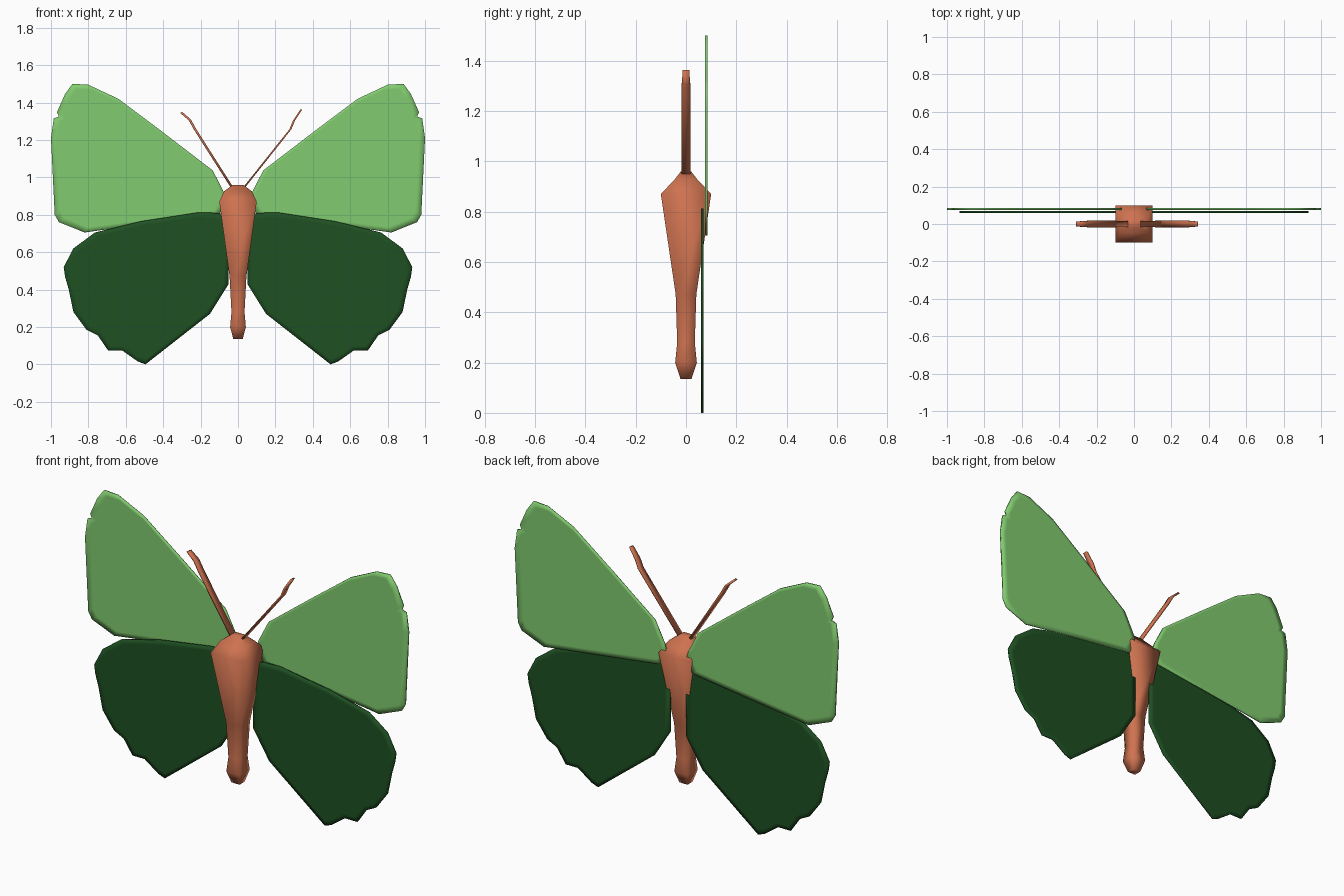
import bpy

if "Cube" in bpy.data.objects:
    bpy.data.objects.remove(bpy.data.objects["Cube"])


def material(name, rgb):
    m = bpy.data.materials.new(name)
    m.diffuse_color = (*rgb, 1)
    m.use_nodes = True
    m.node_tree.nodes["Principled BSDF"].inputs["Base Color"].default_value = m.diffuse_color
    return m


def make(name, verts, faces, mat):
    me = bpy.data.meshes.new(name)
    me.from_pydata(verts, [], faces)
    me.materials.append(mat)
    me.shade_smooth()
    ob = bpy.data.objects.new(name, me)
    bpy.context.collection.objects.link(ob)
    return ob


def loft(name, rings, mat):
    """Skin a list of equal-length vertex rings and cap both ends."""
    n = len(rings[0])
    verts = [v for r in rings for v in r]
    faces = [(k * n + i, k * n + (i + 1) % n, (k + 1) * n + (i + 1) % n, (k + 1) * n + i)
             for k in range(len(rings) - 1) for i in range(n)]
    last = (len(rings) - 1) * n
    faces += [tuple(reversed(range(n))), tuple(range(last, last + n))]
    return make(name, verts, faces, mat)


def wing(name, outline, y0, y1, side, mat):
    """Thin plate with a narrow smooth-shaded rim."""
    pts = outline if side < 0 else outline[::-1]
    cx = (min(p[0] for p in pts) + max(p[0] for p in pts)) / 2
    cz = (min(p[1] for p in pts) + max(p[1] for p in pts)) / 2

    def ring(y, s):
        return [(side * (cx + (x - cx) * s), y, cz + (z - cz) * s) for x, z in pts]
    return loft(name, [ring(y0, 0.93), ring(y0, 1), ring(y1, 1), ring(y1, 0.93)], mat)


light = material("light_green", (0.22, 0.60, 0.16))
dark = material("dark_green", (0.013, 0.08, 0.016))
orange = material("orange_brown", (0.62, 0.17, 0.08))

# Wings: outlines in x, z for the right side, mirrored to the left
UPPER = [(0.06, 0.87), (0.075, 0.92), (0.135, 1.037), (0.40, 1.24), (0.64, 1.42),
         (0.80, 1.495), (0.885, 1.50), (0.925, 1.445), (0.968, 1.348), (0.958, 1.325),
         (0.985, 1.315), (1.0, 1.21), (0.98, 0.80), (0.957, 0.76), (0.82, 0.705),
         (0.75, 0.715), (0.10, 0.80)]
LOWER = [(0.05, 0.43), (0.05, 0.80), (0.12, 0.81), (0.21, 0.813), (0.52, 0.765),
         (0.765, 0.705), (0.88, 0.62), (0.932, 0.52), (0.925, 0.47), (0.905, 0.40),
         (0.88, 0.28), (0.81, 0.185), (0.75, 0.155), (0.695, 0.075), (0.62, 0.075),
         (0.535, 0.015), (0.495, 0.0), (0.15, 0.27)]
for side, label in ((1, "right"), (-1, "left")):
    wing("upper_wing_" + label, UPPER, 0.076, 0.086, side, light)
    wing("lower_wing_" + label, LOWER, 0.060, 0.070, side, dark)

# Body: tapering square section, (z, half width x, half width y)
BODY = [(0.135, 0.025, 0.022), (0.20, 0.042, 0.043), (0.28, 0.035, 0.035),
        (0.47, 0.045, 0.041), (0.87, 0.10, 0.10), (0.925, 0.075, 0.047),
        (0.96, 0.028, 0.02)]
loft("body", [[(-a, -b, z), (a, -b, z), (a, b, z), (-a, b, z)] for z, a, b in BODY], orange)

# Antennae: flat bent strips with slightly different poses
PATHS = {"right": [(0.02, 0.93), (0.28, 1.257), (0.30, 1.305), (0.338, 1.362)],
         "left": [(-0.02, 0.93), (-0.228, 1.257), (-0.258, 1.31), (-0.304, 1.35)]}
for label, path in PATHS.items():
    rings = []
    for (x, z), w in zip(path, (0.017, 0.018, 0.017, 0.013)):
        t = 0.0055
        rings.append([(x - t, -w, z + (t if x < 0 else 0) * -1), (x + t, -w, z),
                      (x + t, w, z), (x - t, w, z + (t if x < 0 else 0) * -1)])
    loft("antenna_" + label, rings, orange)
